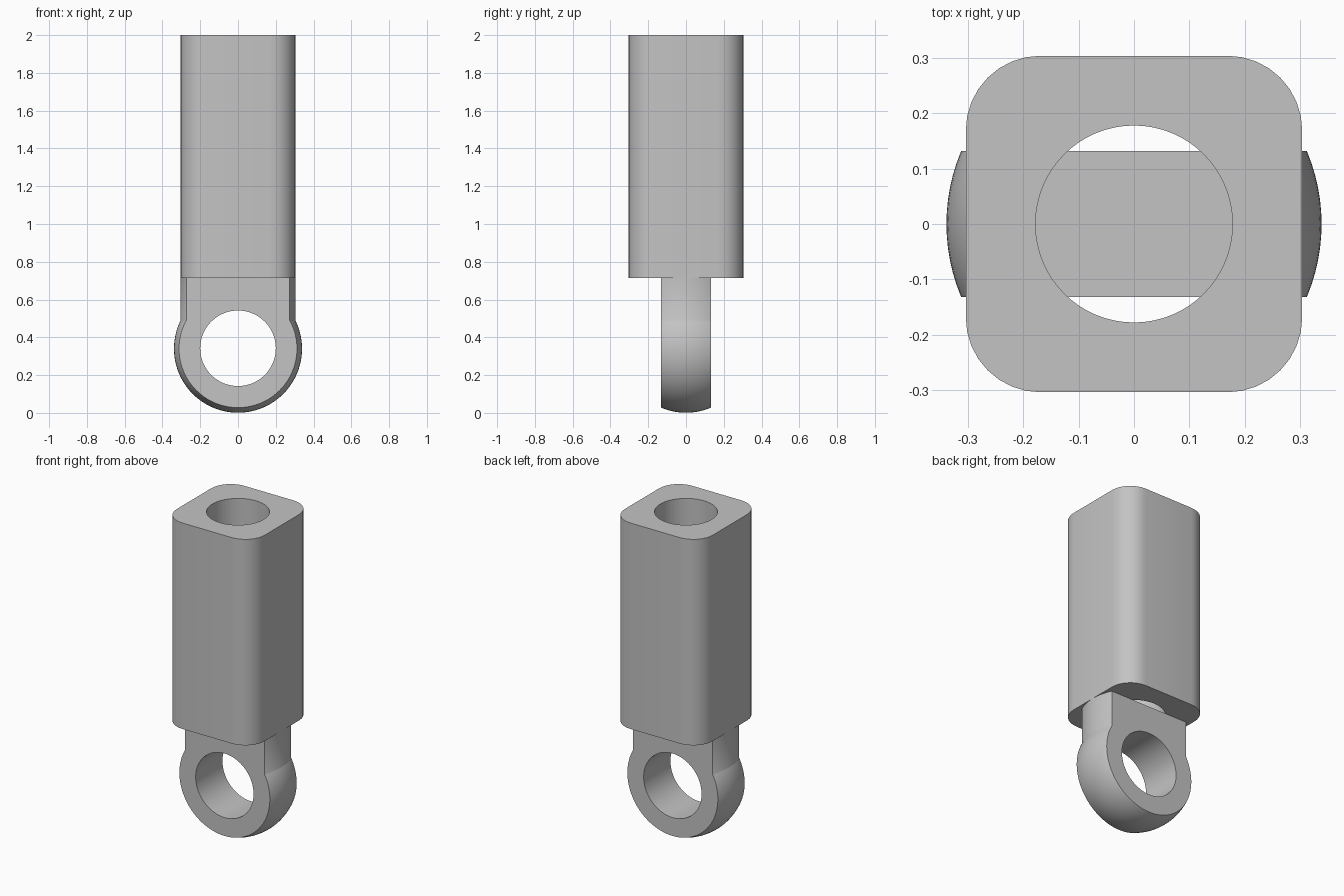
import bpy
from math import radians, pi

old = bpy.data.objects.get("Cube")
if old:
    bpy.data.objects.remove(old, do_unlink=True)

# Sizes
EYE_Z, EYE_R, HOLE_R = 0.34, 0.339, 0.2
HALF_W, CORNER_R, BORE_R = 0.304, 0.135, 0.178
SHOULDER_Z, TOP_Z = 0.715, 2.0
TONGUE_T = 0.264

grey = bpy.data.materials.new("plain grey")
grey.use_nodes = True
colour = (0.55, 0.55, 0.55, 1)
grey.diffuse_color = colour
grey.node_tree.nodes["Principled BSDF"].inputs["Base Color"].default_value = colour


def named(name):
    obj = bpy.context.object
    obj.name = name
    return obj


def cylinder(name, radius, depth, z, rot=(0, 0, 0), sides=96):
    bpy.ops.mesh.primitive_cylinder_add(
        vertices=sides, radius=radius, depth=depth, location=(0, 0, z), rotation=rot)
    return named(name)


def box(name, size, z):
    bpy.ops.mesh.primitive_cube_add(size=1, location=(0, 0, z))
    obj = named(name)
    obj.scale = size
    bpy.ops.object.transform_apply(location=False, rotation=False, scale=True)
    return obj


def activate(obj):
    bpy.ops.object.select_all(action='DESELECT')
    obj.select_set(True)
    bpy.context.view_layer.objects.active = obj


def boolean(obj, tool, operation):
    tool.hide_render = True
    mod = obj.modifiers.new(operation.title(), 'BOOLEAN')
    mod.operation, mod.object, mod.solver = operation, tool, 'EXACT'
    activate(obj)
    bpy.ops.object.modifier_apply(modifier=mod.name)
    bpy.data.objects.remove(tool, do_unlink=True)


def finish(obj):
    obj.data.materials.clear()
    obj.data.materials.append(grey)
    activate(obj)
    bpy.ops.object.shade_smooth_by_angle(angle=radians(30))


# Sleeve: square bar with rounded upright edges and a round through bore
height = TOP_Z - SHOULDER_Z
middle = (TOP_Z + SHOULDER_Z) / 2
sleeve = box("sleeve", (2 * HALF_W, 2 * HALF_W, height), middle)
weights = sleeve.data.attributes.new("bevel_weight_edge", 'FLOAT', 'EDGE')
for edge in sleeve.data.edges:
    a, b = (sleeve.data.vertices[i].co for i in edge.vertices)
    weights.data[edge.index].value = float(abs(a.z - b.z) > 0.5)
bevel = sleeve.modifiers.new("Rounded edges", 'BEVEL')
bevel.limit_method = 'WEIGHT'
bevel.width, bevel.segments = CORNER_R, 8
activate(sleeve)
bpy.ops.object.modifier_apply(modifier=bevel.name)
boolean(sleeve, cylinder("bore_cutter", BORE_R, height + 0.2, middle, sides=64), 'DIFFERENCE')
finish(sleeve)

# Eye and neck: ball joined to a round stem, sliced to a flat tongue and drilled
bpy.ops.mesh.primitive_uv_sphere_add(
    segments=96, ring_count=48, radius=EYE_R, location=(0, 0, EYE_Z), rotation=(pi / 2, 0, 0))
eye = named("eye_and_neck")
neck = cylinder("neck_stem", HALF_W, SHOULDER_Z - EYE_Z, (SHOULDER_Z + EYE_Z) / 2)
boolean(eye, neck, 'UNION')
boolean(eye, box("tongue_slab", (2, TONGUE_T, 2), 0.5), 'INTERSECT')
boolean(eye, cylinder("hole_cutter", HOLE_R, 1, EYE_Z + 0.002, (pi / 2, 0, 0), 64), 'DIFFERENCE')
finish(eye)
